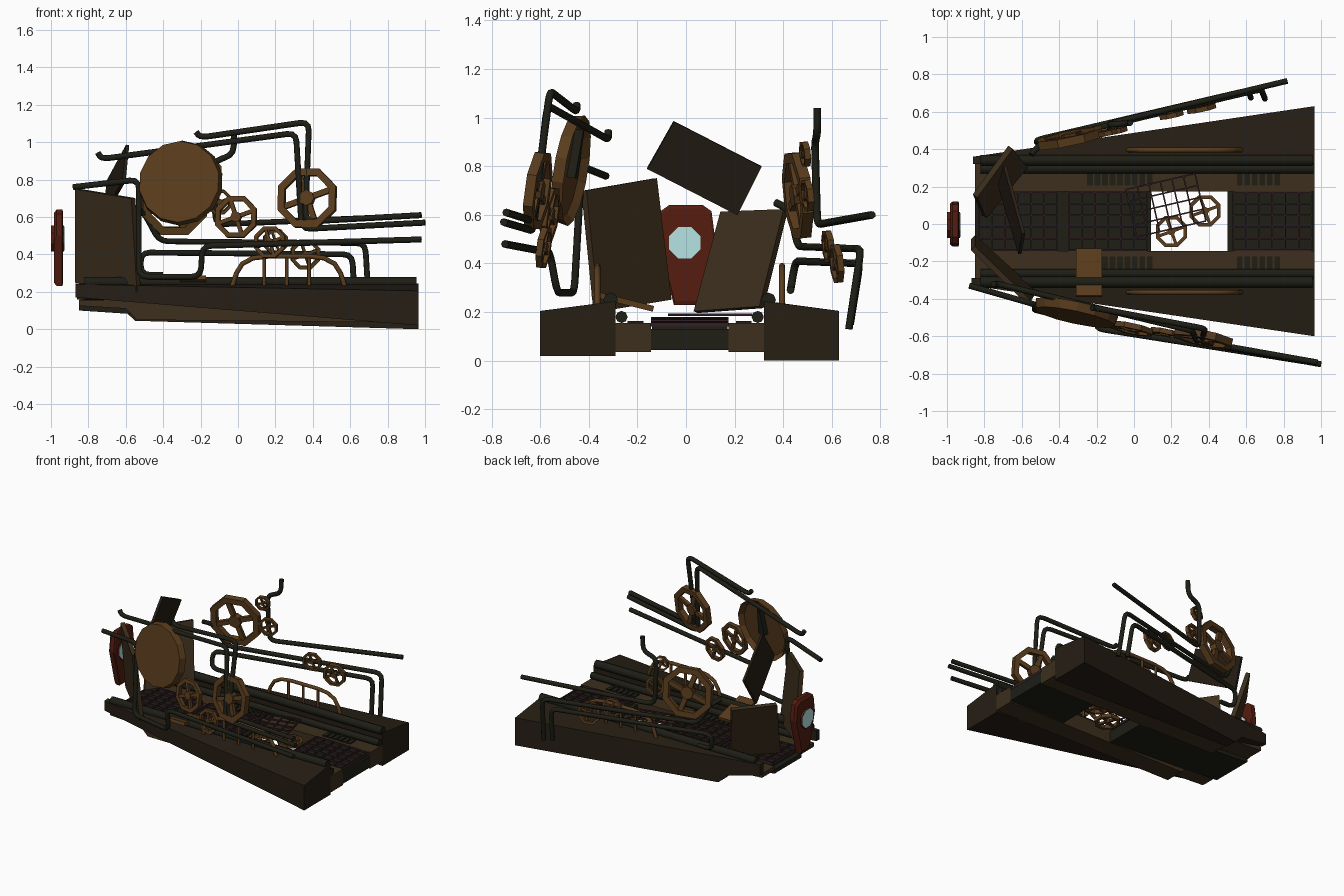
import bpy, bmesh, math
from mathutils import Vector, Matrix

if "Cube" in bpy.data.objects:
    bpy.data.objects.remove(bpy.data.objects["Cube"])

def mat(name, c):
    m = bpy.data.materials.new(name)
    m.diffuse_color = (*c, 1)
    m.use_nodes = True
    m.node_tree.nodes["Principled BSDF"].inputs["Base Color"].default_value = m.diffuse_color
    return m

DARK = mat("dark_iron", (.013, .013, .008))
HULL = mat("hull", (.019, .013, .007))
BROWN = mat("brown_plate", (.045, .028, .012))
BRONZE = mat("bronze", (.10, .045, .012))
RED = mat("red", (.09, .012, .005))
GLASS = mat("glass", (.47, .77, .77))
PLUM = mat("plum_grate", (.034, .014, .018))
CY = .015   # centre line of the hull

def finish(bm, name, m, mtx=None):
    bmesh.ops.recalc_face_normals(bm, faces=bm.faces)
    me = bpy.data.meshes.new(name)
    bm.to_mesh(me)
    bm.free()
    me.materials.append(m)
    ob = bpy.data.objects.new(name, me)
    if mtx:
        ob.matrix_world = mtx
    bpy.context.collection.objects.link(ob)
    return ob

def add_box(bm, lo, hi, rot=None):
    lo, hi = Vector(lo), Vector(hi)
    m = Matrix.Translation((lo + hi) / 2) @ Matrix.Diagonal((*(hi - lo), 1))
    bmesh.ops.create_cube(bm, size=1, matrix=rot @ m if rot else m)

def slope(bm):          # grates climb gently towards the narrow end
    for v in bm.verts:
        v.co.z += (.96 - v.co.x) * .012

def box(name, lo, hi, m, mtx=None):
    bm = bmesh.new()
    add_box(bm, lo, hi)
    return finish(bm, name, m, mtx)

def loft(bm, sections):
    rows = [[bm.verts.new(p) for p in s] for s in sections]
    n = len(rows[0])
    for a, b in zip(rows, rows[1:]):
        for i in range(n):
            bm.faces.new((a[i], a[(i + 1) % n], b[(i + 1) % n], b[i]))
    bm.faces.new(rows[0])
    bm.faces.new(rows[-1])

def deck(name, stations, y0, y1, m):   # stations: x, bottom, top
    bm = bmesh.new()
    loft(bm, [[(x, y0, b), (x, y1, b), (x, y1, t), (x, y0, t)] for x, b, t in stations])
    finish(bm, name, m)

def pipe(name, pts, r=.016, m=DARK, bend=.05):
    pts = [Vector(p) for p in pts]
    out = [pts[0]]
    for a, b, c in zip(pts, pts[1:], pts[2:]):      # rounded corners
        p = b + (a - b).normalized() * min(bend, (a - b).length * .48)
        q = b + (c - b).normalized() * min(bend, (c - b).length * .48)
        out += [p.lerp(b, t).lerp(b.lerp(q, t), t) for t in (0, .33, .67, 1)]
    out.append(pts[-1])
    cu = bpy.data.curves.new(name, 'CURVE')
    cu.dimensions = '3D'
    cu.bevel_depth = r
    cu.bevel_resolution = 2
    cu.use_fill_caps = True
    s = cu.splines.new('POLY')
    s.points.add(len(out) - 1)
    for sp, p in zip(s.points, out):
        sp.co = (*p, 1)
    cu.materials.append(m)
    bpy.context.collection.objects.link(bpy.data.objects.new(name, cu))

def wheel_matrix(loc, yaw, tilt):
    return (Matrix.Translation(loc) @ Matrix.Rotation(math.radians(yaw), 4, 'Z')
            @ Matrix.Rotation(math.radians(tilt), 4, 'X'))

def gear(name, loc, r, yaw=0, tilt=0):
    bm = bmesh.new()
    t = max(.013, r * .12)
    secs = []
    for i in range(8):                                # octagonal rim
        a = math.tau * (i + .5) / 8
        d, z = Vector((math.cos(a), math.sin(a), 0)), Vector((0, 0, t))
        secs.append([bm.verts.new(p) for p in (d * r * .77 - z, d * r - z, d * r + z, d * r * .77 + z)])
    for i in range(8):
        a, b = secs[i], secs[(i + 1) % 8]
        for k in range(4):
            bm.faces.new((a[k], a[(k + 1) % 4], b[(k + 1) % 4], b[k]))
    for k in range(4):                                # spokes and hub
        add_box(bm, (r * .1, -r * .09, -t * .6), (r * .8, r * .09, t * .6),
                Matrix.Rotation(math.radians(20 + 90 * k), 4, 'Z'))
    bmesh.ops.create_cone(bm, cap_ends=True, segments=8, radius1=r * .24, radius2=r * .24, depth=t * 2.2)
    finish(bm, name, BRONZE, wheel_matrix(loc, yaw, tilt))

# Hull: tapered side pontoons, walkways, long pipes, railings, vents
KEELS = {"front": ((-.87, .17, .24), (.965, .02, .205)),
         "back": ((-.86, .16, .24), (-.62, .11, .237), (-.55, .045, .235), (.965, 0, .205))}
for s, side in ((-1, "front"), (1, "back")):
    Y = lambda v: CY + s * v
    bm = bmesh.new()
    secs = []
    for x, zb, zo in KEELS[side]:
        o = .345 + (x + .86) * .148
        secs.append([(x, Y(.305), zb), (x, Y(o), zb), (x, Y(o), zo), (x, Y(.305), .245)])
    loft(bm, secs)
    finish(bm, side + "_pontoon", HULL)
    deck(side + "_walkway", ((-.85, .125, .155), (-.6, .11, .155), (-.54, .05, .155), (.965, .035, .155)),
         min(Y(.16), Y(.305)), max(Y(.16), Y(.305)), BROWN)
    pipe(side + "_upper_long_pipe", [(-.82, Y(.325), .25), (.955, Y(.325), .25)], .03)
    pipe(side + "_lower_long_pipe", [(-.82, Y(.28), .18), (.96, Y(.28), .18)], .025)
    y = Y(.38)
    pipe(side + "_railing", [(-.04, y, .2), (.02, y, .39), (.52, y, .39), (.58, y, .2)], .013, BRONZE, .14)
    for x in (.14, .26, .38):
        pipe(side + "_railing_post", [(x, y, .2), (x, y, .39)], .010, BRONZE)
    bm = bmesh.new()
    for x0, n in ((-.25, 9), (.55, 6)):
        for i in range(n):
            x = x0 + i * .04
            add_box(bm, (x, min(Y(.19), Y(.255)), .15), (x + .03, max(Y(.19), Y(.255)), .163))
    finish(bm, side + "_vent_slats", DARK)

# Central floor with an open pit
deck("narrow_floor", ((-.85, .1, .13), (-.55, .08, .13), (.09, .045, .13)), CY - .16, CY + .16, DARK)
deck("wide_floor", ((.5, .045, .13), (.965, .045, .13)), CY - .16, CY + .16, DARK)

def grate(name, x0, x1, y0, y1, z, m, mtx=None, step=.065, h=.018):
    bm = bmesh.new()
    nx, ny = round((x1 - x0) / step), round((y1 - y0) / step)
    for i in range(nx + 1):
        x = x0 + (x1 - x0) * i / nx
        add_box(bm, (x - .004, y0, z), (x + .004, y1, z + h))
    for i in range(ny + 1):
        y = y0 + (y1 - y0) * i / ny
        add_box(bm, (x0, y - .004, z), (x1, y + .004, z + h))
    if not mtx:
        slope(bm)
    finish(bm, name, m, mtx)

for x0, x1 in ((-.83, -.41), (-.35, .07), (.53, .95)):
    bm = bmesh.new()
    add_box(bm, (x0, -.14, .125), (x1, .17, .145))
    slope(bm)
    finish(bm, "floor_tray", DARK)
    grate("floor_grate", x0, x1, -.14, .17, .14, PLUM)
grate("loose_grate", -.19, .19, -.13, .13, 0, PLUM,
      Matrix.Translation((.17, .1, .185)) @ Matrix.Rotation(math.radians(13), 4, 'Z'), h=.01)
box("loose_slab", (-.07, -.13, -.012), (.07, .13, .012), BRONZE,
    Matrix.Translation((-.24, -.26, .245)) @ Matrix.Rotation(math.radians(-14), 4, 'X'))
gear("pit_gear_left", (.2, -.04, .12), .09)
gear("pit_gear_right", (.38, .07, .12), .09)

# Leaning shields at the narrow end
def slab(name, quad, t, m):
    q = [Vector(p) for p in quad]
    n = (q[1] - q[0]).cross(q[3] - q[0]).normalized() * t / 2
    bm = bmesh.new()
    loft(bm, [[p - n for p in q], [p + n for p in q]])
    finish(bm, name, m)

slab("front_shield", [(-.86, -.13, .75), (-.56, -.42, .70), (-.53, -.37, .2), (-.86, -.07, .25)], .03, BROWN)
slab("back_shield", [(-.85, .15, .61), (-.66, .41, .62), (-.58, .31, .22), (-.8, .04, .2)], .03, BROWN)
slab("upper_shield", [(-.59, -.05, .985), (-.69, .31, .80), (-.72, .21, .60), (-.61, -.16, .79)], .018, HULL)

# Red head plate with a glass lens
half = [(.05, .23), (.12, .5), (.105, .615), (.07, .64)]
outline = half + [(-y, z) for y, z in reversed(half)]
bm = bmesh.new()
loft(bm, [[(x, y * k, .44 + (z - .44) * k) for y, z in outline]
          for x, k in ((-.985, .9), (-.97, 1), (-.94, 1), (-.935, .93))])
finish(bm, "head_plate", RED)
def drum(name, r, x0, x1, m):
    bm = bmesh.new()
    bmesh.ops.create_cone(bm, cap_ends=True, segments=8, radius1=r, radius2=r, depth=x1 - x0)
    finish(bm, name, m, Matrix.Translation(((x0 + x1) / 2, -.005, .485))
           @ Matrix.Rotation(math.pi / 2, 4, 'Y') @ Matrix.Rotation(math.pi / 8, 4, 'Z'))
drum("lens_housing", .075, -.999, -.929, RED)
drum("lens", .07, -1, -.927, GLASS)

# Large dish wheel on the front side, hollow behind, with a pointer
bm = bmesh.new()
bmesh.ops.create_cone(bm, cap_ends=True, segments=14, radius1=.23, radius2=.22, depth=.05)
back = [f for f in bm.faces if len(f.verts) > 4 and f.calc_center_median().z < 0]
bmesh.ops.inset_region(bm, faces=back, thickness=.03)
bmesh.ops.translate(bm, verts=back[0].verts, vec=(0, 0, .03))
dish = wheel_matrix((-.31, -.475, .785), -12, 81)
finish(bm, "dish_wheel", BRONZE, dish)
bm = bmesh.new()
loft(bm, [[(-.03, -.03, z), (.03, -.03, z), (.01, .17, z), (-.01, .17, z)] for z in (-.03, .01)])
finish(bm, "dish_pointer", DARK, dish)

# Wheels along both side walls
for i, (x, y, z, r) in enumerate([(-.01, -.56, .60, .12), (.17, -.585, .465, .09), (.37, -.61, .70, .17)]):
    gear(f"front_gear_{i}", (x, y, z), r, -12, 82)
for i, (x, y, z, r) in enumerate([(-.34, .46, .68, .19), (-.1, .5, .68, .07), (-.14, .49, .85, .055),
                                  (.2, .585, .47, .07), (.36, .62, .40, .085)]):
    gear(f"back_gear_{i}", (x, y, z), r, 12, 96)

# Front wall pipes
pipe("front_top_pipe", [(-.225, -.45, 1.055), (-.2, -.45, 1.025), (.38, -.56, 1.11), (.36, -.63, .575), (.98, -.74, .61)])
pipe("front_second_pipe", [(-.75, -.32, .945), (-.73, -.32, .91), (.31, -.57, 1.05), (.34, -.63, .535), (1, -.75, .57)])
pipe("front_low_pipe", [(-.88, -.33, .76), (-.53, -.43, .80), (-.53, -.46, .28), (-.2, -.53, .28),
                        (-.19, -.56, .445), (.98, -.745, .48)])
# Back wall pipes
pipe("back_top_pipe", [(-.02, .54, 1.04), (-.025, .54, .93), (-.13, .53, .9), (-.12, .54, .56), (.82, .765, .60)])
pipe("back_upper_rail", [(-.55, .37, .65), (-.5, .43, .62), (-.42, .46, .47), (.68, .72, .46), (.7, .67, .13)])
pipe("back_lower_rail", [(-.4, .43, .29), (-.52, .43, .29), (-.52, .45, .41), (.61, .715, .40), (.625, .675, .15)])
